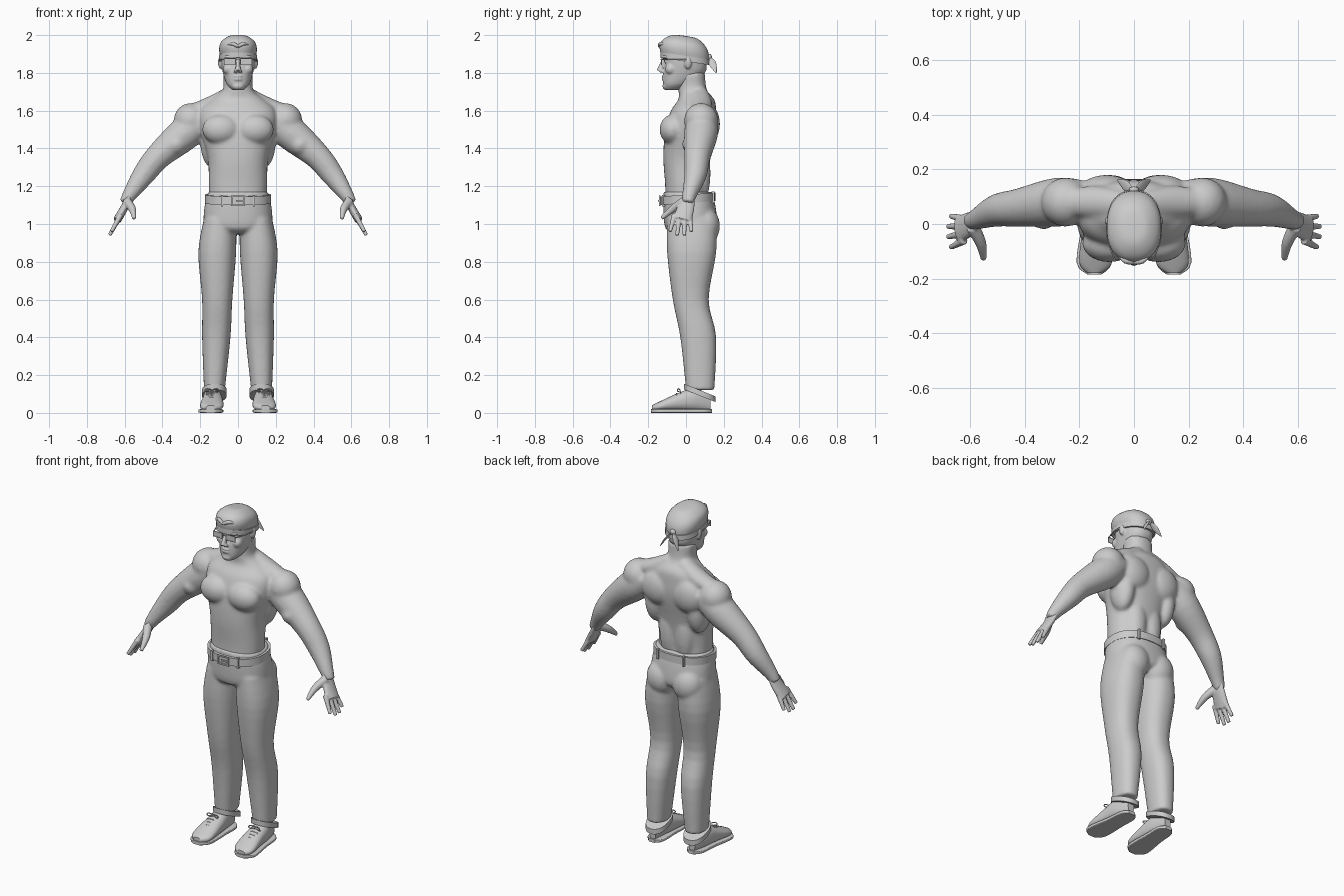
import bpy, bmesh, math
from mathutils import Vector, Matrix

if "Cube" in bpy.data.objects:
    bpy.data.objects.remove(bpy.data.objects["Cube"])

grey = bpy.data.materials.new("plain_grey")
grey.use_nodes = True
shade = (.6, .6, .6, 1)
grey.diffuse_color = shade
for node in grey.node_tree.nodes:
    if node.type == 'BSDF_PRINCIPLED':
        node.inputs["Base Color"].default_value = shade


def spline(rows, steps):
    """Add smoothly interpolated rows between the given ones."""
    result = []
    for i in range(len(rows) - 1):
        before, start = rows[max(i - 1, 0)], rows[i]
        end, after = rows[i + 1], rows[min(i + 2, len(rows) - 1)]
        for step in range(steps):
            f = step / steps
            result.append([b + f / 2 * (c - a + f * (2 * a - 5 * b + 4 * c - d + f * (3 * (b - c) + d - a)))
                           for a, b, c, d in zip(before, start, end, after)])
    return result + [rows[-1]]


def circle(power, count):
    for i in range(count):
        angle = math.tau * i / count
        yield [math.copysign(abs(f) ** (2 / power), f) for f in (math.cos(angle), math.sin(angle))]


def skin(bm, rings):
    """Join rings of points into a closed shell."""
    rings = [[bm.verts.new(point) for point in ring] for ring in rings]
    for low, high in zip(rings, rings[1:]):
        for i in range(len(low)):
            bm.faces.new((low[i - 1], low[i], high[i], high[i - 1]))
    bm.faces.new(rings[0])
    bm.faces.new(rings[-1])


def loft(bm, rows, axis='Z', power=2.3, tilt=0, steps=4):
    """Rows are (position, low a, high a, low b, high b) along an axis."""
    rings = []
    for t, left, right, low, high in spline(rows, steps):
        ring = []
        for c, s in circle(power, 40):
            a = (left + right + c * (right - left)) / 2
            b = (low + high + s * (high - low)) / 2
            ring.append((a, b, t + tilt * b) if axis == 'Z' else (a, t, b))
        rings.append(ring)
    skin(bm, rings)


def stack(bm, rows, tilt=0):
    """Symmetric loft; rows are (height, half width, front, back)."""
    loft(bm, [(z, -w, w, front, back) for z, w, front, back in rows], tilt=tilt)


def strap(bm, bottom, top, left, right, front, back, tilt):
    """Band of cloth or leather wrapped around a part."""
    thick = .005
    profile = ((bottom, 0), (bottom, thick), (top, thick), (top, 0))
    loft(bm, [(z, left - g, right + g, front - g, back + g) for z, g in profile], tilt=tilt, steps=1)


def tube(bm, rows, flat=1, count=20):
    """Rows are (x, y, z, radius); flat squeezes the radius across the path."""
    rows = spline(rows, 4)
    points = [Vector(row[:3]) for row in rows]
    whole = (points[-1] - points[0]).normalized()
    guide = Vector((1, 0, 0)) if abs(whole.y) > .7 else Vector((0, 1, 0))
    rings = []
    for i, row in enumerate(rows):
        along = (points[min(i + 1, len(points) - 1)] - points[max(i - 1, 0)]).normalized()
        side = (guide - along * guide.dot(along)).normalized()
        across = along.cross(side) * flat
        rings.append([points[i] + (side * c + across * s) * row[3] for c, s in circle(2, count)])
    skin(bm, rings)


def placed(center, size):
    return Matrix.Translation(center) @ Matrix.Diagonal((*size, 1))


def ball(bm, center, size):
    bmesh.ops.create_uvsphere(bm, u_segments=24, v_segments=16, radius=1, matrix=placed(center, size))


def box(bm, center, size):
    bmesh.ops.create_cube(bm, size=1, matrix=placed(center, size))


def frame(bm, center, width, height, bar):
    """Upright rectangular frame made of four bars."""
    x, y, z = center
    for side in (-1, 1):
        box(bm, (x, y, z + side * height / 2), (width + bar, bar, bar))
        box(bm, (x + side * width / 2, y, z), (bar, bar, height))


def mirror(bm):
    """Copy everything so far to the other side."""
    copy = bmesh.ops.duplicate(bm, geom=bm.verts[:] + bm.edges[:] + bm.faces[:])["geom"]
    verts = [item for item in copy if isinstance(item, bmesh.types.BMVert)]
    bmesh.ops.scale(bm, vec=(-1, 1, 1), verts=verts)


def finish(name, bm, voxel=0, softness=0):
    """Make the object; a voxel size melts its pieces into one skin."""
    bmesh.ops.recalc_face_normals(bm, faces=bm.faces[:])
    mesh = bpy.data.meshes.new(name)
    bm.to_mesh(mesh)
    bm.free()
    mesh.materials.append(grey)
    obj = bpy.data.objects.new(name, mesh)
    bpy.context.scene.collection.objects.link(obj)
    if voxel:
        blend = obj.modifiers.new("blend", 'REMESH')
        blend.mode, blend.voxel_size, blend.use_smooth_shade = 'VOXEL', voxel, True
        soften = obj.modifiers.new("soften", 'SMOOTH')
        soften.factor, soften.iterations = .5, softness
    else:
        bpy.ops.object.select_all(action='DESELECT')
        obj.select_set(True)
        bpy.context.view_layer.objects.active = obj
        bpy.ops.object.shade_smooth_by_angle(angle=math.radians(40))


# Torso and arms: arm, shoulder slope, deltoid, chest, shoulder blade, flank, biceps, lower back, trunk
bm = bmesh.new()
tube(bm, [(.19, .08, 1.56, .08), (.28, .08, 1.48, .09), (.42, .06, 1.36, .07),
          (.5, .05, 1.26, .06), (.57, .02, 1.16, .04), (.6, .01, 1.11, .03)])
tube(bm, [(.04, .07, 1.69, .05), (.14, .08, 1.63, .06), (.23, .08, 1.6, .05)], flat=.8)
ball(bm, (.25, .08, 1.55), (.09, .09, .09))
ball(bm, (.09, -.07, 1.5), (.1, .07, .08))
ball(bm, (.1, .12, 1.53), (.1, .06, .1))
ball(bm, (.14, .07, 1.44), (.06, .08, .14))
ball(bm, (.33, .05, 1.42), (.06, .07, .06))
ball(bm, (.05, .08, 1.27), (.06, .05, .16))
mirror(bm)
stack(bm, [(1.05, .15, -.11, .12), (1.2, .155, -.11, .11), (1.35, .16, -.12, .13), (1.5, .2, -.11, .16),
           (1.6, .2, -.08, .16), (1.66, .14, -.04, .15), (1.71, .08, -.04, .11), (1.8, .08, -.04, .1)])
finish("torso_and_arms", bm, .009, 9)

# Hands: palm, fanned fingers and thumb
bm = bmesh.new()
tube(bm, [(.57, .02, 1.16, .03), (.6, 0, 1.09, .045), (.64, -.02, 1.02, .05)], flat=.45)
for finger in range(4):
    shorter = abs(finger - 1.5)
    tube(bm, [(.62, .026 * finger - .06, 1.05, .015),
              (.685 - .01 * shorter, .038 * finger - .085, .93 + .02 * shorter, .01)])
tube(bm, [(.59, -.01, 1.12, .025), (.56, -.07, 1.08, .02), (.55, -.13, 1.03, .01)])
mirror(bm)
finish("hands", bm, .005, 3)

# Head: brow, cheek, nostril, eye, ear, nose, lips, chin, skull
bm = bmesh.new()
ball(bm, (.03, -.1, 1.885), (.045, .03, .014))
ball(bm, (.05, -.08, 1.82), (.03, .03, .03))
ball(bm, (.013, -.13, 1.81), (.01, .014, .01))
ball(bm, (.034, -.1, 1.86), (.015, .015, .01))
ball(bm, (.093, .01, 1.855), (.013, .02, .034))
mirror(bm)
tube(bm, [(0, -.11, 1.88, .01), (0, -.13, 1.84, .012), (0, -.14, 1.81, .016)])
for z in (1.766, 1.782):
    ball(bm, (0, -.116, z), (.025, .014, .007))
ball(bm, (0, -.1, 1.73), (.034, .025, .022))
stack(bm, [(1.71, .03, -.11, -.04), (1.74, .06, -.12, .02), (1.8, .08, -.12, .1),
           (1.86, .09, -.11, .11), (1.93, .09, -.11, .11)])
finish("head", bm, .005, 4)

# Head scarf with its band, front fold, and knot with tails
bm = bmesh.new()
stack(bm, [(1.87, .09, -.13, .12), (1.92, .1, -.14, .12), (1.96, .09, -.12, .1),
           (1.99, .05, -.07, .06), (1.995, .01, -.01, .01)], tilt=-.15)
finish("head_scarf", bm)
bm = bmesh.new()
strap(bm, 1.86, 1.89, -.095, .095, -.13, .12, tilt=-.15)
finish("scarf_band", bm)
bm = bmesh.new()
tube(bm, [(0, -.14, 1.94, .008), (.03, -.135, 1.955, .01), (.055, -.115, 1.95, .005)])
mirror(bm)
finish("scarf_front_fold", bm)
bm = bmesh.new()
tube(bm, [(0, .12, 1.89, .005), (.03, .14, 1.85, .02), (.06, .16, 1.8, .003)], flat=.25)
mirror(bm)
ball(bm, (0, .125, 1.885), (.018, .012, .016))
finish("scarf_tails", bm)

# Glasses: rims, lenses, temples and bridge
bm = bmesh.new()
frame(bm, (.043, -.13, 1.86), .056, .03, bar=.004)
box(bm, (.043, -.13, 1.86), (.056, .002, .03))
tube(bm, [(.07, -.13, 1.87, .003), (.095, -.06, 1.87, .003), (.1, .01, 1.87, .003)], count=8)
mirror(bm)
box(bm, (0, -.134, 1.87), (.03, .005, .004))
finish("glasses", bm)

# Trousers: legs, seat and hips
bm = bmesh.new()
loft(bm, [(.12, .07, .18, 0, .15), (.4, .04, .19, -.03, .16), (.6, .03, .19, -.07, .12),
          (.85, .01, .21, -.1, .16), (1.03, .01, .18, -.1, .16)])
ball(bm, (.085, .1, .99), (.09, .08, .1))
mirror(bm)
stack(bm, [(.95, .06, -.07, .09), (.98, .17, -.11, .16), (1.07, .18, -.12, .16), (1.17, .16, -.12, .14)])
finish("trousers", bm, .009, 6)
bm = bmesh.new()
strap(bm, .12, .15, .065, .185, -.005, .15, tilt=-.4)
mirror(bm)
finish("trouser_cuffs", bm)

# Belt, buckle and loops
bm = bmesh.new()
strap(bm, 1.11, 1.155, -.17, .17, -.13, .15, tilt=.07)
finish("belt", bm)
bm = bmesh.new()
frame(bm, (0, -.14, 1.123), .066, .046, bar=.008)
box(bm, (.01, -.143, 1.123), (.04, .008, .008))
finish("belt_buckle", bm)
bm = bmesh.new()
for y, z in ((-.12, 1.123), (.144, 1.142)):
    box(bm, (.085, y, z), (.012, .016, .06))
mirror(bm)
finish("belt_loops", bm)

# Shoes and soles
bm = bmesh.new()
loft(bm, [(-.18, .12, .17, .01, .04), (-.14, .08, .2, .01, .06), (-.03, .08, .19, .01, .11),
          (.05, .09, .18, .01, .13), (.13, .11, .15, .01, .09)], axis='Y')
mirror(bm)
finish("shoes", bm)
bm = bmesh.new()
outline = [(-.185, .12, .17), (-.14, .08, .21), (0, .08, .19), (.1, .08, .18), (.138, .11, .15)]
loft(bm, [(*row, 0, .02) for row in outline], axis='Y', power=6)
mirror(bm)
finish("shoe_soles", bm)

# Laces and bows
bm = bmesh.new()
for row in range(4):
    y, z = .02 * row - .09, .01 * row + .08
    tube(bm, [(.11, y, z - .005, .003), (.14, y, z + .002, .003), (.17, y, z - .005, .003)], count=8)
for side in (-1, 1):
    turns = [math.pi * i / 3 for i in range(6)]
    tube(bm, [(.138 + side * .036 * math.sin(a / 2), -.03 - .015 * math.sin(a / 2),
               .12 + .008 * math.sin(a), .003) for a in turns], count=8)
mirror(bm)
finish("shoe_laces", bm)
